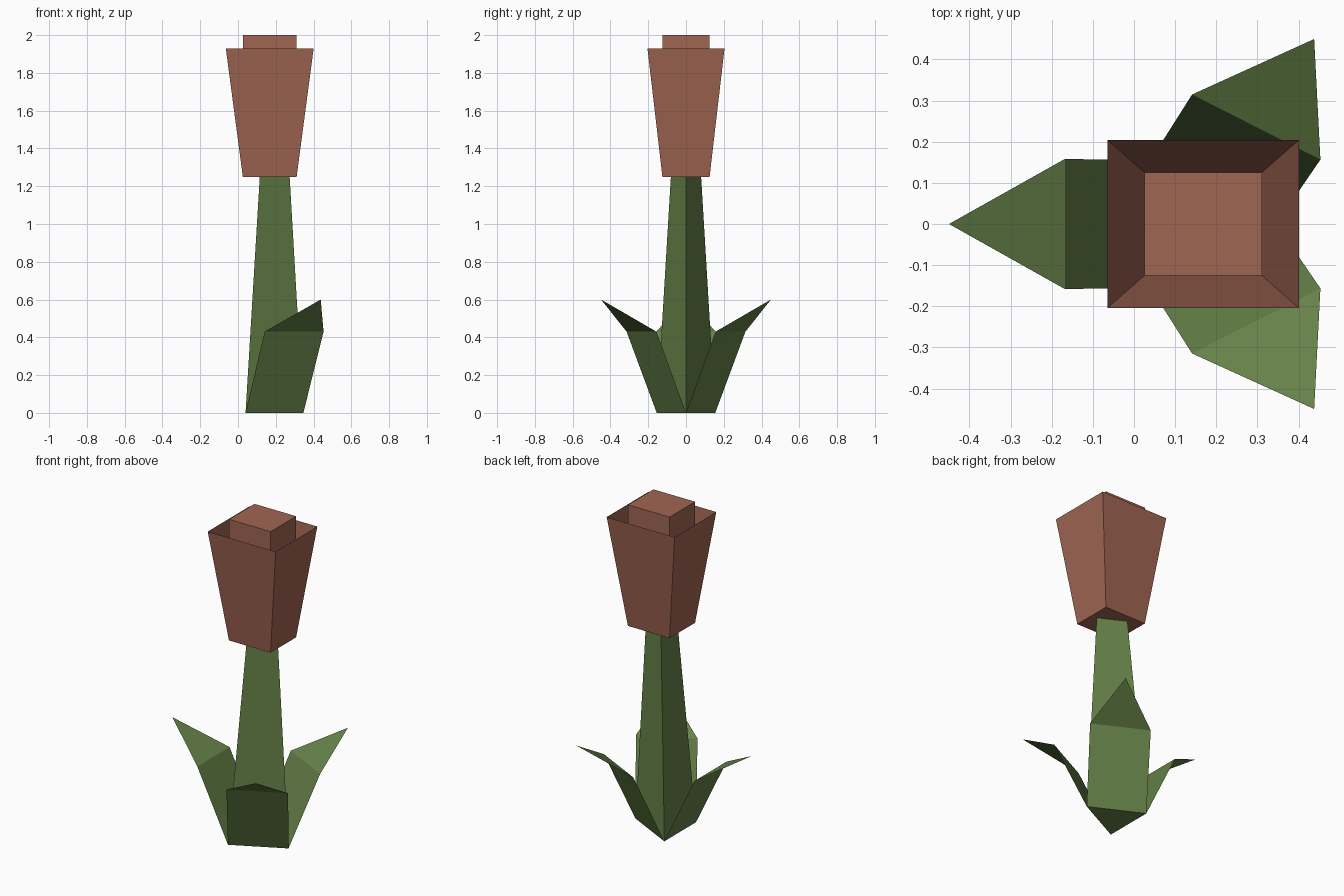
import bpy
from math import radians, cos, sin

if "Cube" in bpy.data.objects:
    bpy.data.objects.remove(bpy.data.objects["Cube"])

STRETCH = 1.14          # the whole plant is slightly wider along x
BASE_X, TOP_X = 0.142, 0.168


def material(name, color):
    mat = bpy.data.materials.new(name)
    mat.diffuse_color = color
    mat.use_nodes = True
    mat.node_tree.nodes["Principled BSDF"].inputs["Base Color"].default_value = mat.diffuse_color
    return mat


def add_mesh(name, verts, faces, mat):
    mesh = bpy.data.meshes.new(name)
    mesh.from_pydata(verts, [], faces)
    mesh.materials.append(mat)
    obj = bpy.data.objects.new(name, mesh)
    bpy.context.collection.objects.link(obj)
    return obj


def ring(sides, radius, start, cx, z):
    """Regular polygon, stretched along x."""
    angles = [radians(start + 360 * i / sides) for i in range(sides)]
    return [(cx + STRETCH * radius * cos(a), radius * sin(a), z) for a in angles]


def loft(name, low, high, mat, cap_low=True, cap_high=True):
    n = len(low)
    faces = [(i, (i + 1) % n, n + (i + 1) % n, n + i) for i in range(n)]
    if cap_low:
        faces.append(tuple(reversed(range(n))))
    if cap_high:
        faces.append(tuple(range(n, 2 * n)))
    return add_mesh(name, low + high, faces, mat)


green = material("leaf_green", (0.13, 0.22, 0.065, 1))
clay = material("petal_clay", (0.35, 0.13, 0.085, 1))

# Three-sided tapering stem
loft("stem", ring(3, 0.179, 0, BASE_X, 0), ring(3, 0.0925, 0, TOP_X, 1.25), green)

# Flared open cup of petals and the square bud inside it
DIAG = 2 ** 0.5
loft("petal_cup", ring(4, 0.125 * DIAG, 45, TOP_X, 1.25),
     ring(4, 0.204 * DIAG, 45, TOP_X, 1.93), clay, cap_high=False)
loft("bud", ring(4, 0.125 * DIAG, 45, TOP_X, 1.25),
     ring(4, 0.125 * DIAG, 45, TOP_X, 2.0), clay, cap_low=False)

# Three thin folded leaves growing from the stem's base edges
profile = [(0.0895, -0.155, 0), (0.0895, 0.155, 0),
           (0.272, 0.158, 0.43), (0.272, -0.158, 0.43), (0.519, 0, 0.6)]
for k, angle in enumerate((60, 180, 300)):
    c, s = cos(radians(angle)), sin(radians(angle))
    verts = [(BASE_X + STRETCH * (x * c - y * s), x * s + y * c, z)
             for x, y, z in profile]
    add_mesh(f"leaf_{k + 1}", verts, [(3, 2, 1, 0), (4, 2, 3)], green)
